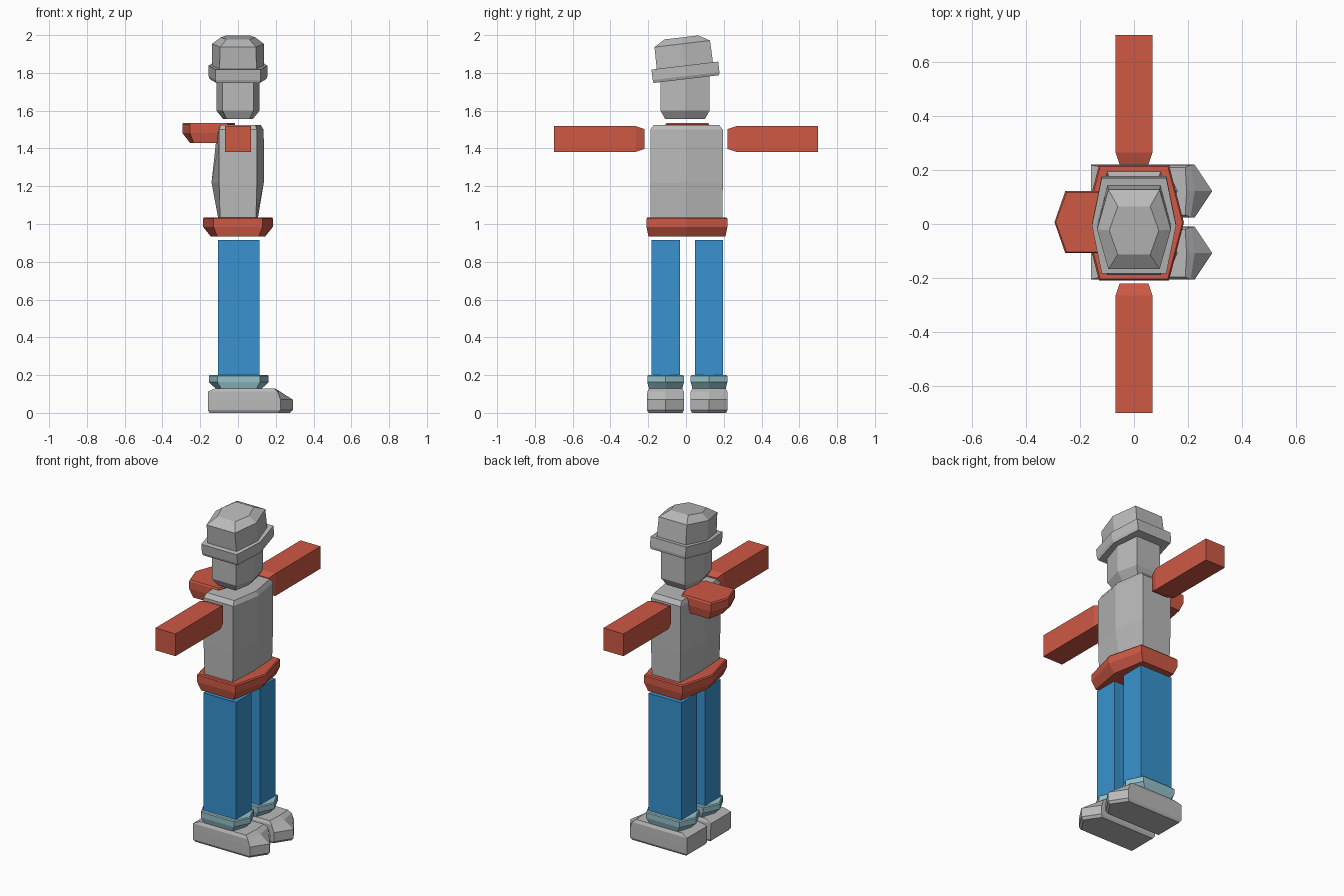
import bpy
import bmesh
from mathutils import Matrix, Vector

cube = bpy.data.objects.get("Cube")
if cube:
    bpy.data.objects.remove(cube, do_unlink=True)


def material(name, rgb):
    mat = bpy.data.materials.new(name)
    mat.use_nodes = True
    mat.diffuse_color = (*rgb, 1)
    mat.node_tree.nodes["Principled BSDF"].inputs["Base Color"].default_value = (*rgb, 1)
    return mat


GREY = material("light grey", (0.49, 0.49, 0.49))
RED = material("brick red", (0.62, 0.1, 0.06))
BLUE = material("trouser blue", (0.04, 0.29, 0.62))
PALE = material("pale teal", (0.3, 0.54, 0.6))


def loft(name, rings, mat, move=(0, 0, 0), tilt=0.0):
    """Skin a closed solid over a stack of point rings."""
    bm = bmesh.new()
    loops = [[bm.verts.new(p) for p in ring] for ring in rings]
    n = len(loops[0])
    for low, high in zip(loops, loops[1:]):
        for i in range(n):
            j = (i + 1) % n
            bm.faces.new((low[i], low[j], high[j], high[i]))
    bm.faces.new(loops[0][::-1])
    bm.faces.new(loops[-1])
    bm.transform(Matrix.Translation(Vector(move)) @ Matrix.Rotation(tilt, 4, "X"))
    bmesh.ops.recalc_face_normals(bm, faces=bm.faces)
    mesh = bpy.data.meshes.new(name)
    bm.to_mesh(mesh)
    bm.free()
    mesh.materials.append(mat)
    obj = bpy.data.objects.new(name, mesh)
    bpy.context.collection.objects.link(obj)
    return obj


def hexagon(z, tip, corner, half, back_tip=None):
    """Six-sided ring with its points along x and flat sides along y."""
    back = tip if back_tip is None else back_tip
    return [(tip, 0, z), (corner, half, z), (-corner, half, z),
            (-back, 0, z), (-corner, -half, z), (corner, -half, z)]


def sole(z, tip, corner, heel, half):
    """Five-sided ring: pointed toe, square heel."""
    return [(tip, 0, z), (corner, half, z), (heel, half, z),
            (heel, -half, z), (corner, -half, z)]


def square(y, half, z):
    return [(x * half, y, z + s * half) for x, s in ((1, 1), (-1, 1), (-1, -1), (1, -1))]


def band(name, tip, corner, half, height, mat, move):
    """Pointed block with a bevelled underside."""
    inset = 0.01
    return loft(name, [
        hexagon(0, tip - 0.04, corner - 0.02, half - inset),
        hexagon(height * 0.5, tip, corner, half),
        hexagon(height * 0.93, tip, corner, half),
        hexagon(height, tip - 0.005, corner - 0.005, half - 0.005),
    ], mat, move)


# Head and tilted cap
loft("head", [hexagon(1.555, 0.078, 0.06, 0.105),
              hexagon(1.6, 0.114, 0.082, 0.13),
              hexagon(1.81, 0.114, 0.082, 0.13)], GREY, (0, -0.005, 0))
TILT = 0.118
CAP = (0, -0.002, 1.803)
loft("cap_brim", [hexagon(-0.036, 0.15, 0.115, 0.174),
                  hexagon(-0.02, 0.156, 0.12, 0.178),
                  hexagon(0.036, 0.156, 0.12, 0.178)], GREY, CAP, TILT)
loft("cap_crown", [hexagon(0.03, 0.137, 0.098, 0.15),
                   hexagon(0.152, 0.137, 0.095, 0.148),
                   hexagon(0.186, 0.092, 0.06, 0.09)], GREY, CAP, TILT)

# Torso, hips and the block behind the shoulders
loft("torso", [hexagon(1.03, 0.105, 0.095, 0.19),
               hexagon(1.22, 0.137, 0.1, 0.192, 0.14),
               hexagon(1.43, 0.137, 0.1, 0.192, 0.117),
               hexagon(1.5, 0.135, 0.1, 0.192, 0.108),
               hexagon(1.525, 0.12, 0.092, 0.172, 0.1)], GREY, (0, 0.003, 0))
band("hips", 0.185, 0.13, 0.214, 0.1, RED, (0, 0.005, 0.935))
band("shoulder_pack", 0.14, 0.1, 0.115, 0.105, RED, (-0.155, 0.007, 1.43))

# Arms, legs, cuffs and shoes on both sides
for side, label in ((1, "back"), (-1, "front")):
    loft(label + "_arm", [square(side * 0.22, 0.053, 1.45),
                          square(side * 0.265, 0.068, 1.45),
                          square(side * 0.7, 0.068, 1.45)], RED)
    y = side * 0.115 + 0.007
    leg = [(x * 0.11, s * 0.075) for x, s in ((1, 1), (-1, 1), (-1, -1), (1, -1))]
    loft(label + "_leg", [[(px, py, z) for px, py in leg] for z in (0.17, 0.915)],
         BLUE, (0.004, y, 0))
    band(label + "_cuff", 0.158, 0.112, 0.097, 0.075, PALE, (0.004, y, 0.125))
    loft(label + "_shoe", [sole(0, 0.275, 0.215, -0.15, 0.09),
                           sole(0.015, 0.29, 0.225, -0.16, 0.098),
                           sole(0.07, 0.29, 0.225, -0.16, 0.098),
                           sole(0.112, 0.225, 0.21, -0.16, 0.097),
                           sole(0.13, 0.195, 0.19, -0.12, 0.088)], GREY, (0, y, 0))
